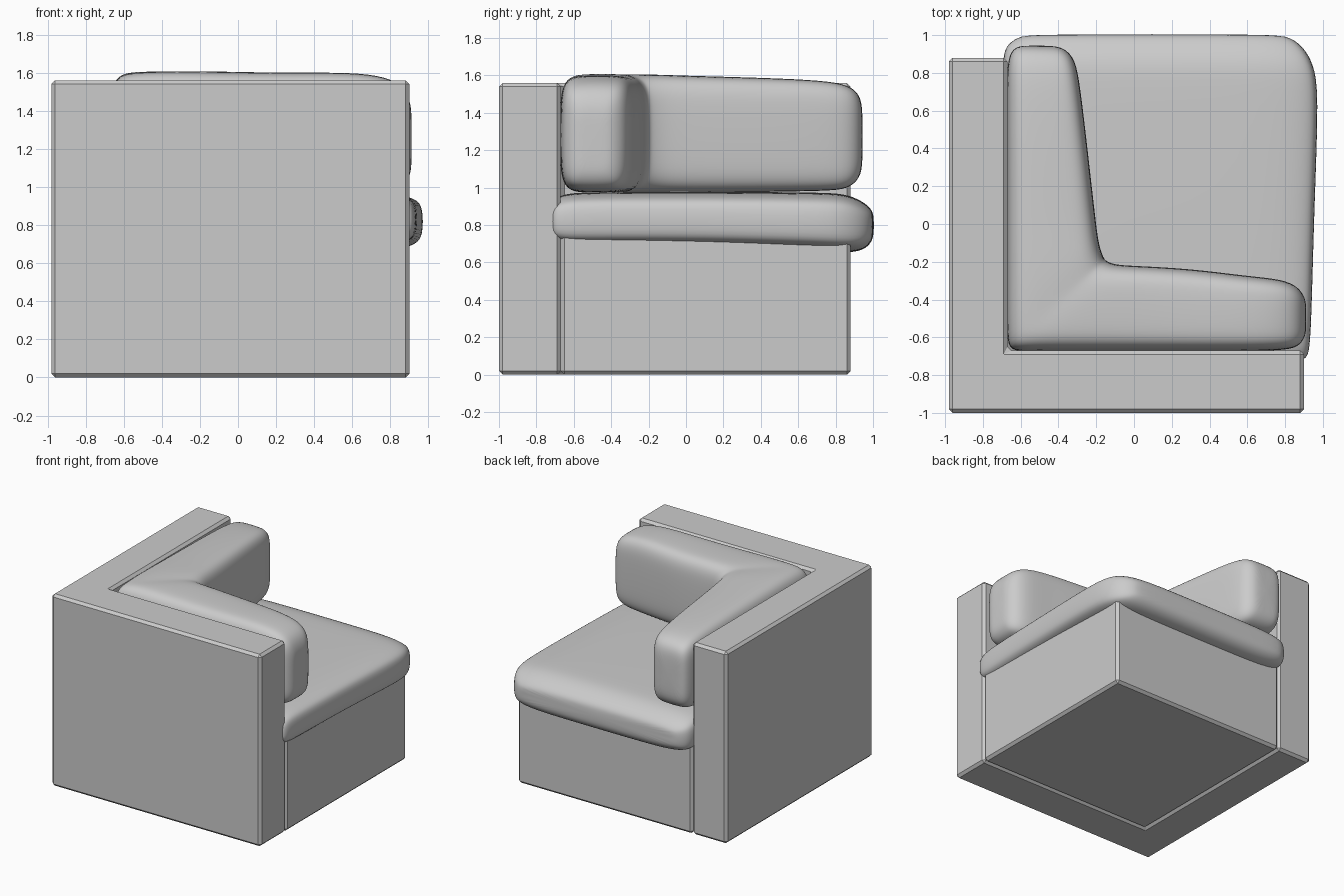
import bpy, bmesh, math
from mathutils import Vector

if "Cube" in bpy.data.objects:
    bpy.data.objects.remove(bpy.data.objects["Cube"])

grey = bpy.data.materials.new("light grey")
grey.diffuse_color = (0.6, 0.6, 0.6, 1)
grey.use_nodes = True
grey.node_tree.nodes["Principled BSDF"].inputs["Base Color"].default_value = grey.diffuse_color


def finish(name, bm, smooth=False):
    bmesh.ops.recalc_face_normals(bm, faces=bm.faces)
    me = bpy.data.meshes.new(name)
    bm.to_mesh(me)
    bm.free()
    me.materials.append(grey)
    ob = bpy.data.objects.new(name, me)
    bpy.context.collection.objects.link(ob)
    for p in me.polygons:
        p.use_smooth = smooth
    return ob


def slab(name, outline, height):
    """Upright prism with small chamfered edges."""
    bm = bmesh.new()
    face = bm.faces.new([bm.verts.new((x, y, 0)) for x, y in outline])
    ext = bmesh.ops.extrude_face_region(bm, geom=[face])
    bmesh.ops.translate(bm, vec=(0, 0, height),
                        verts=[v for v in ext["geom"] if isinstance(v, bmesh.types.BMVert)])
    ob = finish(name, bm)
    bev = ob.modifiers.new("chamfer", "BEVEL")
    bev.width, bev.segments = 0.02, 1


def cushion(name, stations, power, sides=20):
    """Loft rounded-rectangle sections; station = (side A xy, side B xy, z low, z high)."""
    bm = bmesh.new()
    rings = []
    for a, b, lo, hi in stations:
        a, b = Vector(a), Vector(b)
        mid, half = (a + b) / 2, (b - a) / 2
        ring = []
        for i in range(sides):
            t = 2 * math.pi * (i + 0.5) / sides
            c, s = math.cos(t), math.sin(t)
            u = math.copysign(abs(c) ** power, c)
            v = math.copysign(abs(s) ** power, s)
            p = mid + half * u
            ring.append(bm.verts.new((p.x, p.y, (lo + hi) / 2 + v * (hi - lo) / 2)))
        rings.append(ring)
    for r, q in zip(rings, rings[1:]):
        for i in range(sides):
            j = (i + 1) % sides
            bm.faces.new((r[i], r[j], q[j], q[i]))
    bm.faces.new(rings[0])
    bm.faces.new(rings[-1])
    ob = finish(name, bm, True)
    sub = ob.modifiers.new("soften", "SUBSURF")
    sub.levels = sub.render_levels = 2


# L-shaped back and arm wall, and the base block
slab("corner_wall", [(-.98, -1), (.90, -1), (.90, -.67), (-.67, -.67), (-.67, .88), (-.98, .88)], 1.56)
slab("base", [(-.67, -.67), (.90, -.67), (.90, .88), (-.67, .88)], 0.76)

# Seat cushion, lofted from front to back
cushion("seat_cushion", [
    ((-.58, -.73), (.86, -.73), .76, .88),
    ((-.66, -.715), (.92, -.715), .71, .93),
    ((-.69, -.66), (.935, -.66), .68, .97),
    ((-.70, -.5), (.945, -.5), .68, .978),
    ((-.70, .1), (.96, .1), .68, .98),
    ((-.70, .7), (.985, .7), .66, .975),
    ((-.70, .85), (.955, .85), .65, .97),
    ((-.69, .94), (.90, .94), .66, .93),
    ((-.62, .99), (.83, .99), .70, .89),
    ((-.55, 1.005), (.74, 1.005), .75, .85),
], 0.40)

# L-shaped back cushion, lofted around the corner
cushion("back_cushion", [
    ((-.58, .945), (-.42, .945), 1.13, 1.41),
    ((-.64, .935), (-.36, .925), 1.05, 1.50),
    ((-.67, .87), (-.31, .87), .99, 1.55),
    ((-.675, .74), (-.285, .74), .98, 1.575),
    ((-.675, .4), (-.245, .4), .975, 1.59),
    ((-.675, .0), (-.20, .0), .97, 1.60),
    ((-.675, -.40), (-.185, -.11), .97, 1.61),
    ((-.675, -.60), (-.16, -.18), .97, 1.605),
    ((-.66, -.675), (-.145, -.195), .97, 1.605),
    ((-.55, -.675), (-.10, -.215), .97, 1.61),
    ((-.35, -.675), (.0, -.22), .97, 1.61),
    ((.2, -.675), (.3, -.235), .97, 1.60),
    ((.6, -.675), (.6, -.275), .97, 1.605),
    ((.78, -.67), (.78, -.29), .98, 1.58),
    ((.87, -.655), (.87, -.33), 1.0, 1.53),
    ((.905, -.60), (.905, -.39), 1.06, 1.45),
    ((.912, -.56), (.912, -.43), 1.12, 1.38),
], 0.42)
